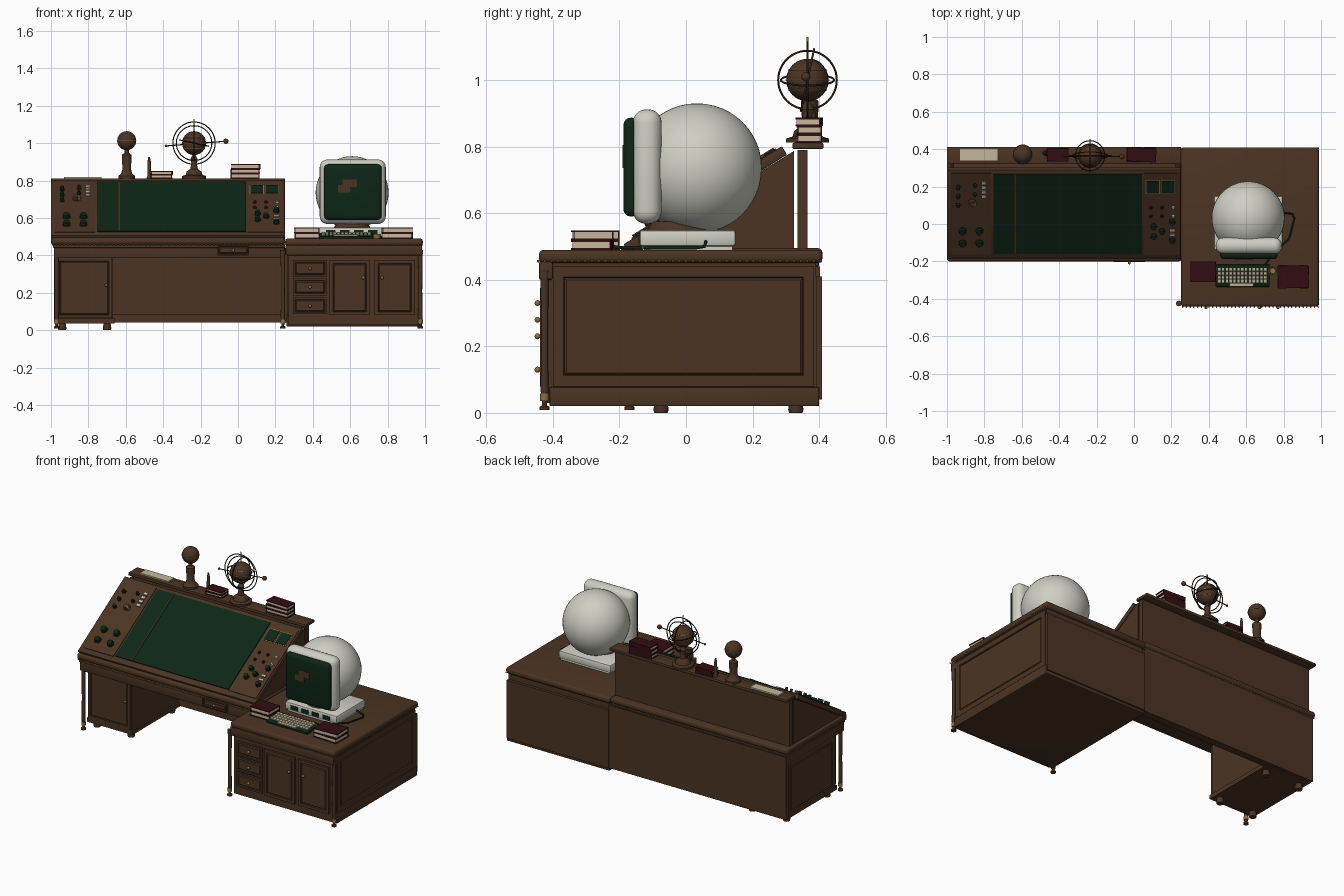
import bpy, bmesh, math, random
from math import radians, pi
from mathutils import Matrix, Vector

random.seed(3)
old = bpy.data.objects.get("Cube")
if old:
    bpy.data.objects.remove(old)


def material(name, r, g, b):
    m = bpy.data.materials.new(name)
    m.use_nodes = True
    m.diffuse_color = (r, g, b, 1)
    node = next(n for n in m.node_tree.nodes if n.type == "BSDF_PRINCIPLED")
    node.inputs["Base Color"].default_value = (r, g, b, 1)
    return m


WOOD = material("walnut brown", .07, .034, .017)
GREEN = material("dark green", .004, .019, .008)
RED = material("book red", .032, .004, .006)
CREAM = material("paper cream", .55, .47, .33)
GOLD = material("brass", .27, .16, .06)
BLACK = material("bronze black", .025, .014, .008)
SHELL = material("shell white", .62, .62, .55)


def finish(name, bm, mat, smooth=False, matrix=None):
    me = bpy.data.meshes.new(name)
    bmesh.ops.recalc_face_normals(bm, faces=bm.faces)
    if matrix:
        bm.transform(matrix)
    bm.to_mesh(me)
    bm.free()
    me.materials.append(mat)
    ob = bpy.data.objects.new(name, me)
    bpy.context.collection.objects.link(ob)
    if smooth:
        bpy.ops.object.select_all(action="DESELECT")
        ob.select_set(True)
        bpy.context.view_layer.objects.active = ob
        bpy.ops.object.shade_smooth_by_angle(angle=radians(40))
    return ob


# Box from ranges, with optional rounded edges and a sunk panel on one side
def box(name, xs, ys, zs, mat=WOOD, bevel=0, segs=2, panel=None, rim=.02, matrix=None):
    bm = bmesh.new()
    bmesh.ops.create_cube(bm, size=1)
    r = (xs, ys, zs)
    for v in bm.verts:
        v.co = [(a + b) / 2 + c * (b - a) for c, (a, b) in zip(v.co, r)]
    if panel:
        face = max(bm.faces, key=lambda f: f.normal.dot(Vector(panel)))
        bmesh.ops.inset_region(bm, faces=[face], thickness=rim)
        bmesh.ops.inset_region(bm, faces=[face], thickness=.004, depth=-.007)
        bmesh.ops.inset_region(bm, faces=[face], thickness=.008, depth=.006)
    if bevel:
        bmesh.ops.bevel(bm, geom=bm.edges[:], offset=bevel, segments=segs, affect="EDGES", profile=.5)
    return finish(name, bm, mat, bool(bevel), matrix)


def ball(name, c, r, mat, scale=(1, 1, 1), segs=24):
    bm = bmesh.new()
    bmesh.ops.create_uvsphere(bm, u_segments=segs, v_segments=segs // 2, radius=r)
    return finish(name, bm, mat, True, Matrix.Translation(c) @ Matrix.Diagonal((*scale, 1)))


# Turned shape: profile of (radius, height) spun around z
def turned(name, profile, mat, matrix, segs=20):
    bm = bmesh.new()
    pts = [(0, profile[0][1])] + profile + [(0, profile[-1][1])]
    vs = [bm.verts.new((r, 0, z)) for r, z in pts]
    es = [bm.edges.new(p) for p in zip(vs, vs[1:])]
    bmesh.ops.spin(bm, geom=vs + es, axis=(0, 0, 1), cent=(0, 0, 0), angle=2 * pi, steps=segs)
    bmesh.ops.remove_doubles(bm, verts=bm.verts, dist=1e-5)
    return finish(name, bm, mat, True, matrix)


def tube(name, pts, r, mat, cyclic=False):
    cu = bpy.data.curves.new(name, "CURVE")
    cu.dimensions, cu.bevel_depth, cu.bevel_resolution = "3D", r, 2
    sp = cu.splines.new("POLY")
    sp.points.add(len(pts) - 1)
    for p, co in zip(sp.points, pts):
        p.co = (*co, 1)
    sp.use_cyclic_u = cyclic
    cu.use_fill_caps = True
    cu.materials.append(mat)
    ob = bpy.data.objects.new(name, cu)
    bpy.context.collection.objects.link(ob)


def ring(name, c, r, thick, rot, mat):
    pts = [Vector(c) + rot @ Vector((r * math.cos(t * pi / 24), r * math.sin(t * pi / 24), 0)) for t in range(48)]
    tube(name, pts, thick, mat, True)


def at(x, y, z):
    return Matrix.Translation((x, y, z))


FRONT, RIGHT, LEFT, BACK = (0, -1, 0), (1, 0, 0), (-1, 0, 0), (0, 1, 0)

# Side cabinet with drawers and doors
box("cabinet_body", (.265, .975), (-.405, .39), (.02, .45))
box("cabinet_side", (.97, .982), (-.4, .385), (.08, .44), panel=RIGHT, rim=.045)
box("cabinet_plinth", (.26, .985), (-.41, .4), (.02, .078), bevel=.004)
box("cabinet_back", (.262, .98), (.39, .408), (.04, .41))
box("cabinet_front", (.27, .975), (-.425, -.4), (.03, .4))
box("cabinet_fascia", (.255, .985), (-.442, -.4), (.4, .455), bevel=.006)
box("cabinet_top", (.252, .988), (-.442, .41), (.45, .49), bevel=.015, segs=3)
for i in range(3):
    z = .085 + i * .1
    box("drawer", (.295, .475), (-.438, -.42), (z, z + .09), panel=FRONT, rim=.015)
    ball("drawer_knob", (.385, -.446, z + .045), .009, GOLD, segs=12)
for x, k in ((.49, .67), (.73, .77)):
    box("door", (x, x + .215), (-.438, -.42), (.08, .375), panel=FRONT, rim=.025)
    ball("door_knob", (k, -.446, .28), .009, GOLD, segs=12)

# Long desk with pedestal
box("desk_top", (-1, .252), (-.2, .41), (.457, .495), bevel=.014, segs=3)
box("desk_fascia", (-.985, .25), (-.185, .39), (.385, .457), bevel=.004)
box("desk_lip", (-.99, .25), (-.192, .4), (.44, .46), bevel=.004)
box("desk_drawer", (-.11, .06), (-.203, -.185), (.4, .452), panel=FRONT, rim=.008)
ball("desk_drawer_knob", (-.025, -.208, .426), .008, GOLD, segs=12)
box("desk_back", (-.985, .265), (.375, .402), (.04, .44))
box("kneehole_rail", (-.67, .265), (.355, .38), (.04, .085))
box("pedestal", (-.97, -.67), (-.11, .38), (.035, .39))
box("pedestal_side", (-.98, -.965), (-.105, .375), (.04, .385), panel=LEFT, rim=.04)
box("pedestal_door", (-.97, -.675), (-.125, -.108), (.065, .385), panel=FRONT, rim=.022)
ball("pedestal_knob", (-.705, -.131, .24), .008, GOLD, segs=12)
box("pedestal_plinth", (-.98, -.66), (-.12, .385), (.035, .062))
for x in (-.94, -.7):
    for y in (-.075, .33):
        turned("pedestal_foot", [(.02, 0), (.023, .01), (.018, .04)], WOOD, at(x, y, 0))

# Slender corner legs
leg = [(.015, 0), (.015, .01), (.007, .015), (.008, .03), (.012, .06), (.01, .2), (.012, .39), (.015, .42)]
for x, y in ((.975, -.425), (.24, -.425), (-.97, -.17)):
    turned("corner_leg", leg, WOOD, at(x, y, .008))
    turned("leg_collar", [(.013, .035), (.013, .058)], GOLD, at(x, y, 0))

# Beaded brass trim along the top edges
trims = [((-.99, -.193, .456), (.25, -.193, .456)), ((-.99, -.193, .456), (-.99, .4, .456)),
         ((-.99, .405, .456), (.25, .405, .456)), ((.26, -.444, .456), (.985, -.444, .456)),
         ((.985, -.444, .456), (.985, .405, .456))]
bm = bmesh.new()
for a, b in trims:
    a, b = Vector(a), Vector(b)
    n = int((b - a).length / .02)
    for i in range(n + 1):
        bmesh.ops.create_icosphere(bm, subdivisions=1, radius=.0045, matrix=Matrix.Translation(a.lerp(b, i / n)))
finish("beaded_trim", bm, GOLD)

# Sloping console: side cheeks, back board, shelf
for x in (-.985, .222):
    bm = bmesh.new()
    f = bm.faces.new([bm.verts.new((x, y, z)) for y, z in ((-.165, .49), (.325, .49), (.325, .787))])
    new = bmesh.ops.extrude_face_region(bm, geom=[f])["geom"]
    bmesh.ops.translate(bm, verts=[v for v in new if isinstance(v, bmesh.types.BMVert)], vec=(.022, 0, 0))
    finish("console_cheek", bm, WOOD)
box("console_back", (-.985, .245), (.335, .365), (.49, .79))
box("console_shelf", (-1, .252), (.32, .413), (.793, .812), bevel=.005)

ANG = math.atan(.62)


# Frame on the board surface: x across, y up the slope, z outwards
def slope(x, y):
    return at(x, y, .505 + .62 * (y + .19)) @ Matrix.Rotation(ANG, 4, "X")


def plate(name, x, y, w, l, h, mat, low=0, bevel=0):
    return box(name, (-w / 2, w / 2), (-l / 2, l / 2), (low, h), mat, bevel, matrix=slope(x, y))


plate("sloping_board", -.375, .05, 1.25, .56, 0, WOOD, -.03, .004)
plate("drawing_surface", -.355, .055, .795, .5, .006, GREEN)
plate("surface_rule", -.635, .055, .006, .5, .01, WOOD)
plate("left_control_panel", -.872, .055, .215, .51, .004, WOOD)
plate("right_control_panel", .145, .055, .19, .51, .004, WOOD)


def knob(x, y, r, mat, h=.025):
    turned("control_knob", [(r * 1.15, 0), (r * 1.15, .007), (r, .008), (r * .85, h)], mat, slope(x, y), 16)


for x in (-.917, -.826):
    for y in (-.035, -.1):
        knob(x, y, .019, GREEN)
for y in (.2, .152, .105):
    knob(-.94, y, .011, GREEN)
    knob(-.85, y + .01, .009, GOLD if y < .15 else GREEN)
knob(-.865, .12, .018, WOOD)
for i in range(4):
    plate("switch", -.803, .15 + i * .024, .026, .018, .012, CREAM)
for x in (.1, .182):
    plate("display_frame", x, .2, .076, .088, .006, GOLD)
    plate("display", x, .2, .068, .078, .009, GREEN)
for x in (.09, .15, .21):
    for y in (.09, .045):
        knob(x, y, .008, RED if x < .2 else CREAM, .014)
for x, y in ((.105, -.01), (.105, -.062), (.15, -.035), (.205, .015), (.205, -.085)):
    knob(x, y, .015, GREEN)
for y in (-.03, -.055):
    plate("switch", .205, y, .03, .014, .012, CREAM)


# Stacks of books
def books(x, y, z, w, d, count, h):
    for i in range(count):
        a = at(x + random.uniform(-.005, .005), y, z + i * h) @ Matrix.Rotation(random.uniform(-.06, .06), 4, "Z")
        w2, d2 = w / 2, d / 2
        box("book_pages", (-w2 + .004, w2 - .004), (-d2 + .004, d2 - .004), (.004, h - .004), CREAM, matrix=a)
        for lo in (0, h - .005):
            box("book_cover", (-w2, w2), (-d2, d2), (lo, lo + .005), RED, matrix=a)
        box("book_spine", (-w2, w2), (d2 - .004, d2), (0, h), RED, matrix=a)


books(.04, .37, .812, .155, .075, 3, .025)
books(-.405, .37, .812, .115, .07, 2, .019)
books(.365, -.255, .49, .135, .11, 2, .029)
books(.85, -.282, .49, .165, .12, 2, .029)
box("paper_stack", (-.93, -.73), (.34, .4), (.812, .82), CREAM)

# Small globe and upright ornament
stand = [(.045, 0), (.045, .012), (.03, .025), (.022, .05), (.026, .1), (.026, .125), (.012, .135), (.012, .16)]
turned("globe_stand", stand, WOOD, at(-.595, .372, .812))
ball("small_globe", (-.595, .372, 1.013), .051, WOOD)
ring("small_globe_band", (-.595, .372, 1.013), .051, .002, Matrix.Identity(3), GOLD)
turned("upright_ornament", [(.014, 0), (.01, .01), (.009, .09), (.004, .115)], WOOD, at(-.475, .38, .812))

# Ringed globe
C = (-.235, .365, 1.0)
base = [(.065, 0), (.065, .012), (.045, .018), (.04, .035), (.02, .05), (.014, .08), (.02, .1), (.008, .125)]
turned("ringed_globe_stand", base, WOOD, at(C[0], C[1], .812))
ball("ringed_globe", C, .064, WOOD)
for lat in (-.03, 0, .03):
    ring("globe_band", (C[0], C[1], C[2] + lat), math.sqrt(.064 ** 2 - lat ** 2), .0018, Matrix.Identity(3), GOLD)
for r, axis, deg, mat in ((.113, "X", 90, BLACK), (.088, "Y", 90, BLACK), (.095, "X", 78, WOOD), (.08, "Y", 12, BLACK)):
    ring("globe_ring", C, r, .003, Matrix.Rotation(radians(deg), 3, axis), mat)
tube("globe_axis", [(C[0], C[1], .9), (C[0], C[1], 1.13)], .0035, GOLD)
tube("globe_arm", [(-.385, .36, .985), (-.065, .36, 1.01)], .003, BLACK)
ball("arm_ball", (-.065, .36, 1.01), .014, WOOD, segs=16)
ball("arm_tip", (-.385, .36, .985), .007, WOOD, segs=12)

# Spherical monitor
ball("monitor_sphere", (.61, .033, .735), .195, SHELL, segs=48)
box("monitor_bezel", (.437, .79), (-.16, -.073), (.568, .912), SHELL, .04, 5)
box("monitor_screen", (.46, .768), (-.188, -.14), (.59, .887), GREEN, .022, 4)
for xs, zs in (((.535, .6), (.735, .775)), ((.56, .635), (.765, .805))):
    box("screen_image", xs, (-.191, -.187), zs, WOOD, matrix=None)
box("monitor_base", (.428, .795), (-.14, .15), (.5, .55), SHELL, .01)
box("monitor_base_foot", (.44, .785), (-.13, .14), (.488, .502), SHELL)
turned("monitor_neck", [(.1, .545), (.08, .575)], WOOD, at(.61, -.02, 0))
for i in range(4):
    box("base_port", (.47 + i * .075, .52 + i * .075), (-.143, -.138), (.51, .535), GREEN)

# Keyboard, cup and cable
tilt = at(.58, -.275, .497) @ Matrix.Rotation(radians(8), 4, "X")
box("keyboard", (-.145, .145), (-.06, .06), (-.003, .014), GREEN, .004, matrix=tilt)
for row in range(4):
    for k in range(13):
        x, y = -.133 + k * .0205, .026 - row * .021
        box("key", (x, x + .017), (y, y + .017), (.013, .022), CREAM, matrix=tilt)
box("space_key", (-.07, .06), (-.056, -.041), (.013, .022), CREAM, matrix=tilt)
turned("small_cup", [(.018, .49), (.022, .515), (.018, .515), (.015, .5)], GOLD, at(.742, -.25, 0))
tube("cable", [(.79, .06, .515), (.845, .055, .5), (.858, .03, .496), (.83, -.075, .496), (.72, -.19, .496), (.7, -.22, .5)], .005, GREEN)
